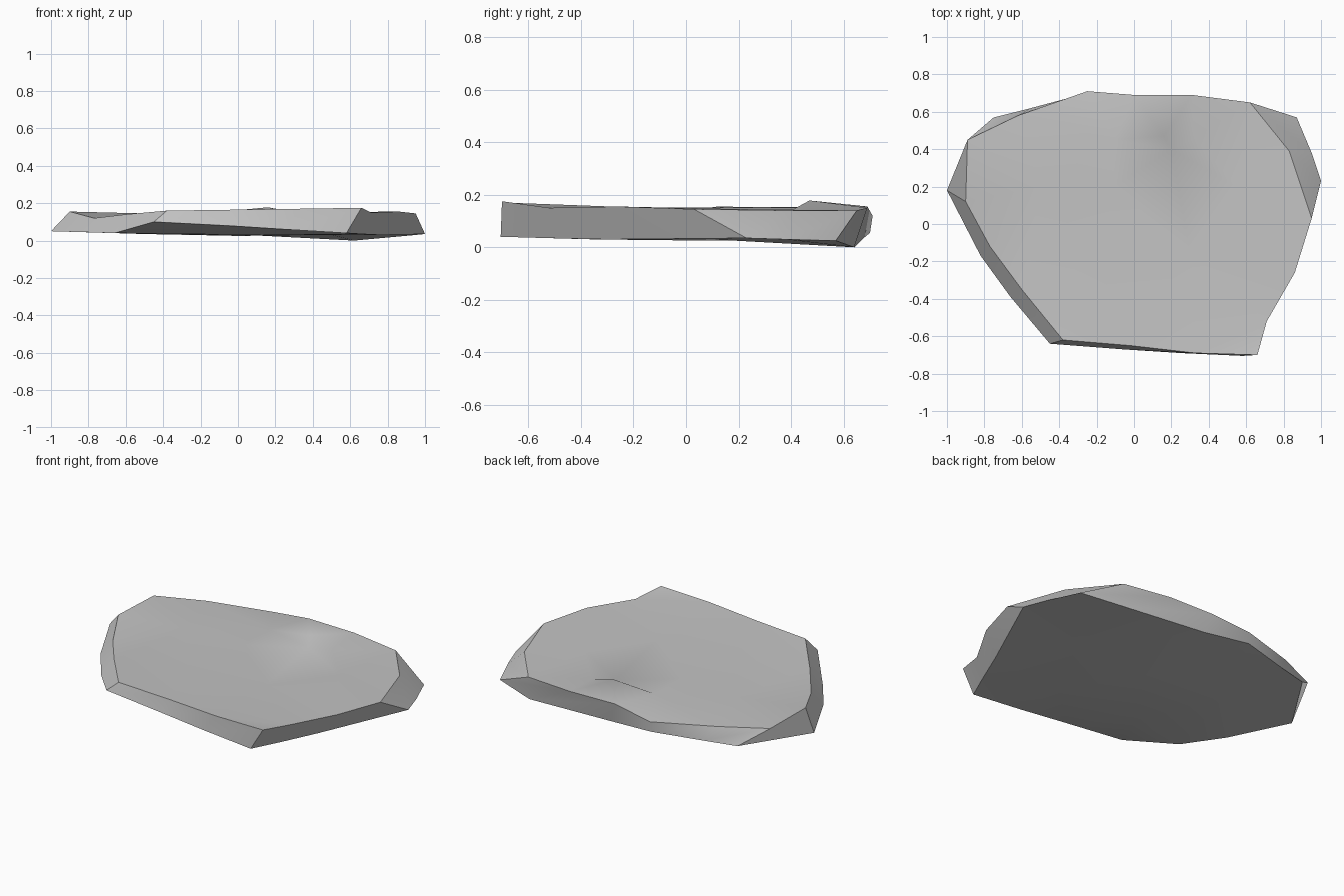
import bpy
import bmesh
import math
from mathutils import Vector
from mathutils.geometry import delaunay_2d_cdt

old_cube = bpy.data.objects.get("Cube")
if old_cube:
    bpy.data.objects.remove(old_cube, do_unlink=True)

# Rim profiles in hundredths of a unit, counter-clockwise from the front right corner
UPPER_RIM = [(-38, -62, 16), (-2, -65, 16.5), (33, -69, 17), (66, -70, 17.5),
             (71, -52, 15), (86, -26, 15.5), (95, 3, 14.5), (83, 39, 14),
             (62, 65, 14), (31, 69, 15), (0, 69, 15.5), (-25, 71, 12),
             (-62, 58, 14), (-89, 45, 15), (-90, 12, 15.5), (-77, -12, 12),
             (-60, -35, 14)]
LOWER_RIM = [(-45, -64, 10), (-6, -67, 8), (25, -69, 6), (58, -70.5, 4),
             (66, -53, 3.5), (76, -30, 3), (100, 23, 3.5), (95, 38, 3),
             (87, 57, 2.5), (62, 64, 0), (5, 67, 3), (-25, 70, 5.5),
             (-55, 62, 5), (-75, 57, 5), (-100, 18, 5), (-82, -17, 4.5),
             (-66, -39, 4)]

# Gentle relief inside each rim; the upper one includes a small chipped ridge
UPPER_RELIEF = [(-11, 20, 15.2), (16, 47, 17.8), (20, 40, 14), (32, 46, 13.5),
                (-20, -20, 15), (30, -15, 15), (55, 20, 14.5), (-50, 20, 14.5),
                (-10, 45, 15.3)]
LOWER_RELIEF = [(-30, -35, 3.5), (25, -35, 3), (0, 10, 2.5), (50, 10, 3),
                (-50, 20, 3.5)]


def to_units(points):
    return [Vector(p) / 100 for p in points]


def add_cap(bm, rim_verts, relief):
    """Fill a rim with triangles that pass through the relief points."""
    inner_verts = [bm.verts.new(p) for p in to_units(relief)]
    all_verts = rim_verts + inner_verts
    flat_points = [v.co.xy for v in all_verts]
    outline = list(range(len(rim_verts)))
    result = delaunay_2d_cdt(flat_points, [], [outline], 1, 1e-6)
    triangles, sources = result[2], result[3]
    for triangle in triangles:
        corners = [all_verts[sources[i][0]] for i in triangle]
        bm.faces.new(corners)


def add_wall(bm, lower, upper):
    """Join the two rims with a faceted side wall."""
    count = len(lower)
    for i in range(count):
        j = (i + 1) % count
        bm.faces.new((lower[i], lower[j], upper[j], upper[i]))


# Stone colour
stone = bpy.data.materials.new("stone_grey")
stone.use_nodes = True
grey = (0.55, 0.55, 0.55, 1)
stone.diffuse_color = grey
shader = stone.node_tree.nodes["Principled BSDF"]
shader.inputs["Base Color"].default_value = grey
shader.inputs["Roughness"].default_value = 0.9

# Flat stone slab
bm = bmesh.new()
upper_verts = [bm.verts.new(p) for p in to_units(UPPER_RIM)]
lower_verts = [bm.verts.new(p) for p in to_units(LOWER_RIM)]
add_wall(bm, lower_verts, upper_verts)
add_cap(bm, upper_verts, UPPER_RELIEF)
add_cap(bm, lower_verts, LOWER_RELIEF)
bmesh.ops.recalc_face_normals(bm, faces=bm.faces)

mesh = bpy.data.meshes.new("stone_slab")
bm.to_mesh(mesh)
bm.free()
mesh.materials.append(stone)
slab = bpy.data.objects.new("stone_slab", mesh)
bpy.context.collection.objects.link(slab)

# Smooth faces with crisp rim edges
bpy.ops.object.select_all(action="DESELECT")
slab.select_set(True)
bpy.context.view_layer.objects.active = slab
bpy.ops.object.shade_smooth_by_angle(angle=math.radians(30))
